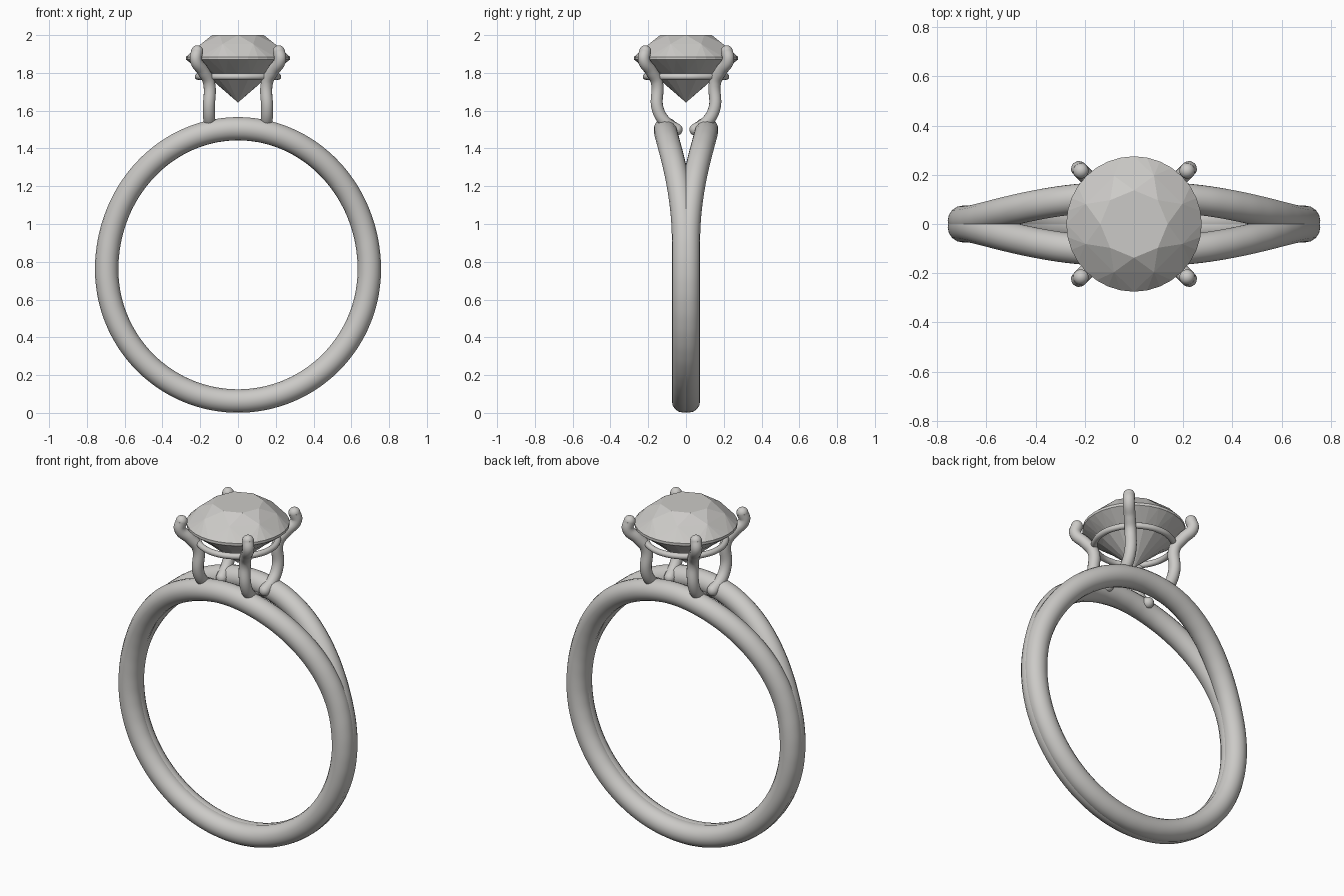
import bpy, bmesh
from math import sin, cos, pi, radians, degrees

cube = bpy.data.objects.get("Cube")
if cube:
    bpy.data.objects.remove(cube, do_unlink=True)

mat = bpy.data.materials.new("pale_silver")
mat.use_nodes = True
silver = (0.6, 0.59, 0.57, 1)
mat.diffuse_color = silver
mat.node_tree.nodes["Principled BSDF"].inputs["Base Color"].default_value = silver


def finish(obj, smooth):
    bpy.ops.object.select_all(action='DESELECT')
    obj.select_set(True)
    bpy.context.view_layer.objects.active = obj
    if obj.type == 'CURVE':
        bpy.ops.object.convert(target='MESH')
        obj = bpy.context.object
    obj.data.materials.clear()
    obj.data.materials.append(mat)
    if smooth:
        bpy.ops.object.shade_smooth()
    return obj


def mesh_object(name, bm, smooth):
    bmesh.ops.recalc_face_normals(bm, faces=bm.faces)
    me = bpy.data.meshes.new(name)
    bm.to_mesh(me)
    bm.free()
    obj = bpy.data.objects.new(name, me)
    bpy.context.collection.objects.link(obj)
    return finish(obj, smooth)


def tube(name, points, radius, closed=False, rounded=False):
    """Round wire along a path."""
    cu = bpy.data.curves.new(name, 'CURVE')
    cu.dimensions = '3D'
    cu.bevel_depth = radius
    cu.bevel_resolution = 6
    cu.resolution_u = 8
    cu.use_fill_caps = not closed
    sp = cu.splines.new('BEZIER')
    sp.bezier_points.add(len(points) - 1)
    for bp, p in zip(sp.bezier_points, points):
        bp.co = p
        bp.handle_left_type = bp.handle_right_type = 'AUTO'
    sp.use_cyclic_u = closed
    obj = bpy.data.objects.new(name, cu)
    bpy.context.collection.objects.link(obj)
    obj = finish(obj, True)
    if rounded:
        bm = bmesh.new()
        bm.from_mesh(obj.data)
        for end in (points[0], points[-1]):
            ball = bmesh.ops.create_uvsphere(bm, u_segments=16, v_segments=10, radius=radius)
            bmesh.ops.translate(bm, verts=ball["verts"], vec=end)
        for f in bm.faces:
            f.smooth = True
        bm.to_mesh(obj.data)
        bm.free()
    return obj


# Split shank: two wires that run together below and part towards the top
def shank_point(t, side):
    s = min(max((degrees(math_asin(sin(t))) - 12) / 70, 0), 1)
    y = 0.013 + 0.095 * s * s * (3 - 2 * s)
    rise = 0.744 if sin(t) > 0 else 0.697
    return (0.695 * cos(t), side * y, 0.76 + rise * sin(t))


from math import asin as math_asin
for side, label in ((-1, "front"), (1, "back")):
    path = [shank_point(2 * pi * i / 48, side) for i in range(48)]
    tube(label + "_shank", path, 0.062, closed=True)

# Four prongs, mirrored to each corner
prong = [(0.14, 0.05, 1.50), (0.15, 0.105, 1.535), (0.154, 0.15, 1.61),
         (0.154, 0.154, 1.75), (0.185, 0.185, 1.81), (0.223, 0.223, 1.87), (0.216, 0.216, 1.914)]
for sx, xn in ((-1, "right"), (1, "left")):
    for sy, yn in ((-1, "front"), (1, "back")):
        tube(f"{yn}_{xn}_prong", [(x * sx, y * sy, z) for x, y, z in prong], 0.032, rounded=True)

# Basket ring under the stone
tube("basket_ring", [(0.212 * cos(k * pi / 8), 0.212 * sin(k * pi / 8), 1.78) for k in range(16)],
     0.017, closed=True)


def ring(bm, n, r, z, turn=0.0):
    return [bm.verts.new((r * cos(2 * pi * (k + turn) / n), r * sin(2 * pi * (k + turn) / n), z))
            for k in range(n)]


# Stone crown: table, kite and girdle facets
bm = bmesh.new()
ring(bm, 8, 0.137, 2.0)
ring(bm, 8, 0.212, 1.953, 0.5)
ring(bm, 32, 0.275, 1.885)
ring(bm, 32, 0.275, 1.87)
bmesh.ops.convex_hull(bm, input=bm.verts)
bm.normal_update()
bmesh.ops.delete(bm, geom=[f for f in bm.faces if f.normal.z < -0.9], context='FACES_ONLY')
bmesh.ops.dissolve_limit(bm, angle_limit=radians(1), verts=bm.verts, edges=bm.edges)
mesh_object("stone_crown", bm, False)

# Stone pavilion: a band of facets, then the point
bm = bmesh.new()
top = ring(bm, 32, 0.275, 1.87)
mid = ring(bm, 16, 0.17, 1.79)
tip = bm.verts.new((0, 0, 1.643))
for k in range(16):
    a, b, c = top[2 * k], top[2 * k + 1], top[(2 * k + 2) % 32]
    m, n = mid[k], mid[(k + 1) % 16]
    bm.faces.new((a, b, m))
    bm.faces.new((b, n, m))
    bm.faces.new((b, c, n))
    bm.faces.new((m, n, tip))
mesh_object("stone_pavilion", bm, False)
